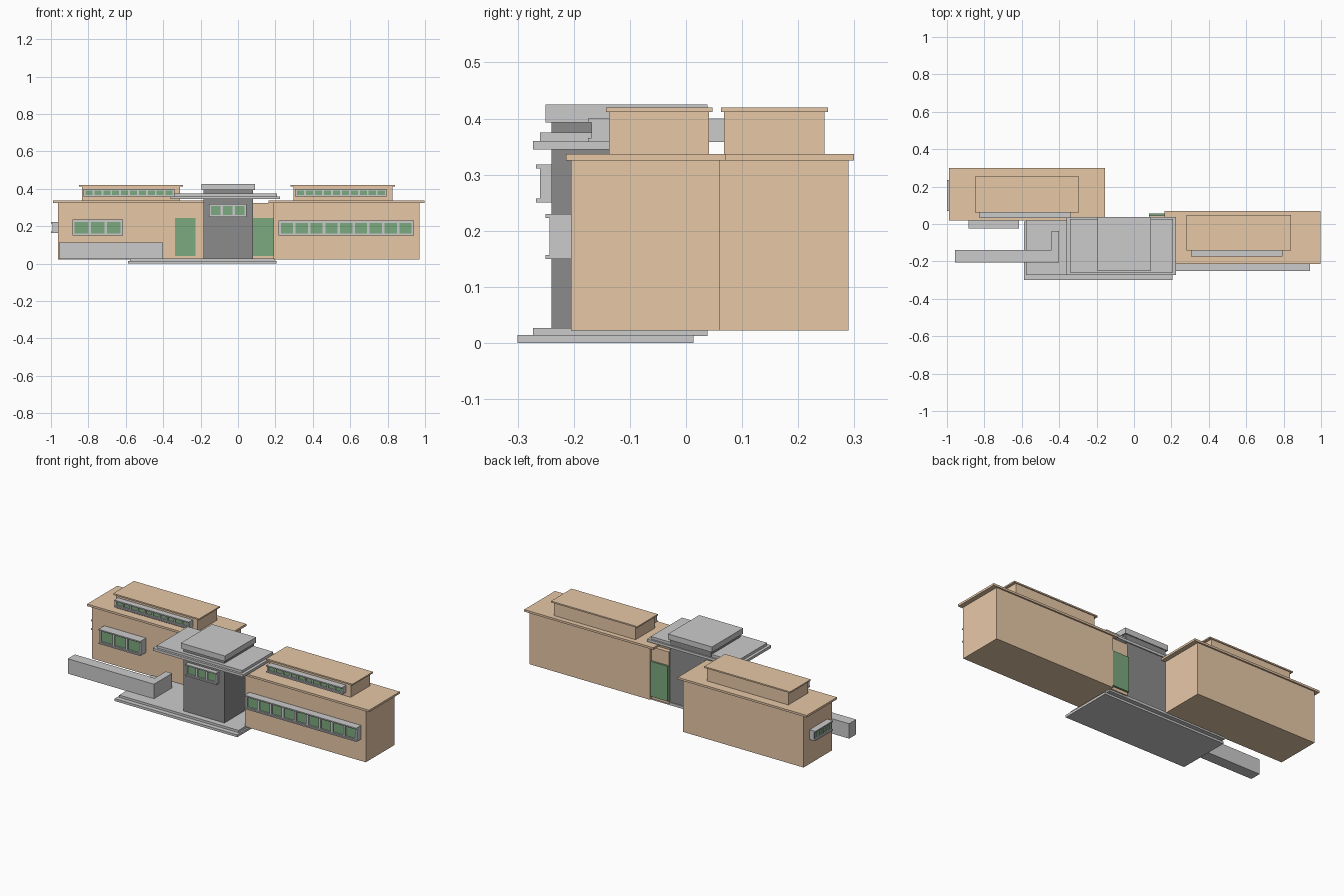
import bpy, bmesh

if "Cube" in bpy.data.objects:
    bpy.data.objects.remove(bpy.data.objects["Cube"])


def material(name, rgb):
    m = bpy.data.materials.new(name)
    m.diffuse_color = (*rgb, 1)
    m.use_nodes = True
    m.node_tree.nodes["Principled BSDF"].inputs["Base Color"].default_value = m.diffuse_color
    return m


BROWN = material("brown_wall", (0.8, 0.58, 0.39))
GREEN = material("green_glass", (0.2, 0.4, 0.21))
DARK = material("dark_stone", (0.26, 0.26, 0.26))


def boxes(name, spans, mat=None, side=False):
    """One object from boxes (x0, x1, y0, y1, z0, z1); side swaps x and y."""
    bm = bmesh.new()
    for x0, x1, y0, y1, z0, z1 in spans:
        if side:
            x0, x1, y0, y1 = y0, y1, x0, x1
        for v in bmesh.ops.create_cube(bm, size=1)["verts"]:
            v.co.x = x1 if v.co.x > 0 else x0
            v.co.y = y1 if v.co.y > 0 else y0
            v.co.z = z1 if v.co.z > 0 else z0
    me = bpy.data.meshes.new(name)
    bm.to_mesh(me)
    bm.free()
    if mat:
        me.materials.append(mat)
    ob = bpy.data.objects.new(name, me)
    bpy.context.collection.objects.link(ob)
    return ob


def window(name, x0, x1, z0, z1, wall, front, n, border, gap, side=False):
    """Projecting frame with sill and head lips, mullions and n panes."""
    lip = 0.007
    body = front + lip
    w = (x1 - x0 - 2 * border - (n - 1) * gap) / n
    frame = [(x0, x1, front, wall, z0, z0 + lip),
             (x0, x1, front, wall, z1 - lip, z1),
             (x0, x1, body, wall, z0 + lip, z0 + border),
             (x0, x1, body, wall, z1 - border, z1 - lip),
             (x0, x0 + border, body, wall, z0 + border, z1 - border),
             (x1 - border, x1, body, wall, z0 + border, z1 - border)]
    for i in range(1, n):
        mx = x0 + border + i * (w + gap)
        frame.append((mx - gap, mx, body, wall, z0 + border, z1 - border))
    boxes(name + "_frame", frame, None, side)
    panes = []
    for i in range(n):
        px = x0 + border + i * (w + gap)
        panes.append((px, px + w, body + 0.006, body + 0.01, z0 + border, z1 - border))
    boxes(name + "_panes", panes, GREEN, side)


def wing(name, x0, x1, y0, y1, ux0, ux1, uy0, uy1):
    """Two stacked blocks, each with an overhanging flat roof."""
    boxes(name + "_walls", [(x0, x1, y0, y1, 0.022, 0.325)], BROWN)
    boxes(name + "_roof", [(x0 - 0.027, x1 + 0.027, y0 - 0.009, y1 + 0.009, 0.325, 0.337)], BROWN)
    boxes(name + "_upper_walls", [(ux0, ux1, uy0, uy1, 0.337, 0.412)], BROWN)
    boxes(name + "_upper_roof", [(ux0 - 0.015, ux1 + 0.015, uy0 - 0.006, uy1 + 0.006, 0.412, 0.42)], BROWN)


# Wings
wing("left_wing", -0.963, -0.183, 0.029, 0.29, -0.835, -0.31, 0.068, 0.247)
wing("right_wing", 0.19, 0.97, -0.205, 0.061, 0.297, 0.825, -0.137, 0.041)

# Window strips
window("left_upper_window", -0.825, -0.34, 0.358, 0.4, 0.07, 0.033, 10, 0.01, 0.01)
window("right_upper_window", 0.305, 0.795, 0.358, 0.4, -0.135, -0.175, 10, 0.01, 0.01)
window("right_long_window", 0.217, 0.94, 0.15, 0.23, -0.203, -0.25, 9, 0.012, 0.014)
window("left_front_window", -0.885, -0.615, 0.15, 0.235, 0.031, -0.025, 3, 0.012, 0.013)
window("left_end_window", 0.07, 0.235, 0.165, 0.222, -0.961, -1.0, 4, 0.01, 0.012, side=True)

# Central tower
boxes("tower", [(-0.185, 0.08, -0.24, 0.032, 0.027, 0.395)], DARK)
window("tower_window", -0.155, 0.045, 0.25, 0.318, -0.238, -0.267, 3, 0.011, 0.013)
boxes("tower_cap", [(-0.195, 0.09, -0.25, 0.038, 0.393, 0.425)])
boxes("canopy_lower", [(-0.36, 0.225, -0.273, 0.038, 0.345, 0.36)])
boxes("canopy_upper", [(-0.343, 0.208, -0.26, 0.028, 0.36, 0.375)])

# Entrance glass and link wall
boxes("left_door_glass", [(-0.337, -0.228, 0.022, 0.032, 0.04, 0.245)], GREEN)
boxes("link_wall", [(0.08, 0.19, 0.018, 0.045, 0.022, 0.325)], BROWN)
boxes("link_glass", [(0.08, 0.19, 0.01, 0.056, 0.04, 0.245)], GREEN)

# Stepped terrace and low garden wall
boxes("terrace_lower_step", [(-0.587, 0.205, -0.3, 0.013, 0.0, 0.014)])
boxes("terrace_upper_step", [(-0.577, 0.195, -0.273, 0.038, 0.012, 0.027)])
boxes("garden_wall", [(-0.957, -0.4, -0.205, -0.14, 0.025, 0.112),
                      (-0.44, -0.4, -0.14, -0.037, 0.025, 0.112)])
